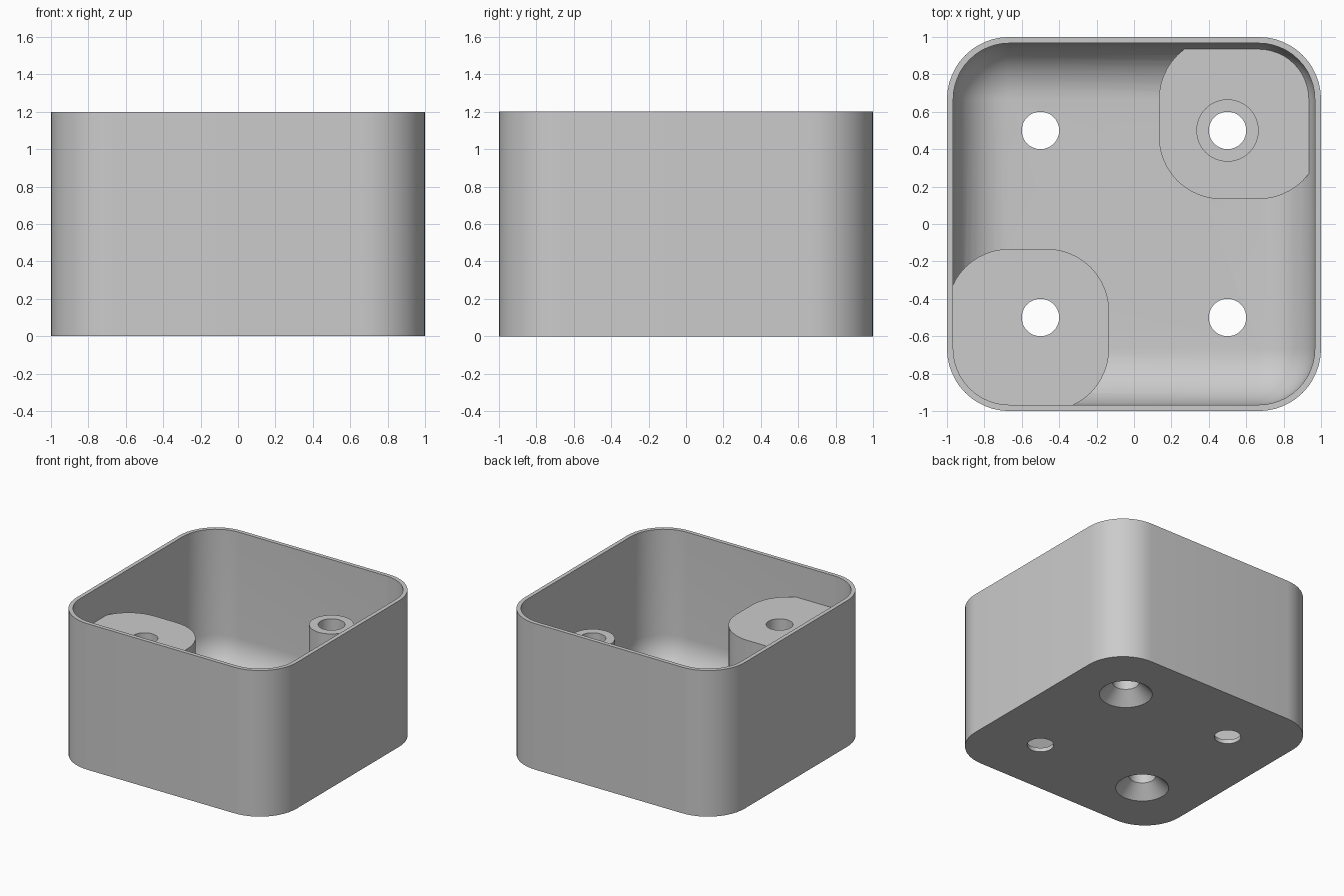
import bpy
import bmesh
from math import sin, cos, pi

cube = bpy.data.objects.get("Cube")
if cube:
    bpy.data.objects.remove(cube, do_unlink=True)

WALL = 1 / 30          # wall and floor thickness
HEIGHT = 1.2
RADIUS = 1 / 3         # outer corner radius
PAD_TOP = 0.933
LOW_PAD_TOP = 0.2
HOLE = 0.1             # screw hole radius
POS = 0.5              # screw hole offset from the centre
STEPS = 12


def rounded_square(cx, cy, half, radius):
    """Outline of a square with rounded corners, counter-clockwise."""
    core = half - radius
    points = []
    for quarter, (sx, sy) in enumerate([(1, 1), (-1, 1), (-1, -1), (1, -1)]):
        for i in range(STEPS + 1):
            a = (quarter + i / STEPS) * pi / 2
            points.append((cx + sx * core + radius * cos(a),
                           cy + sy * core + radius * sin(a)))
    return points


def circle(cx, cy, radius, count=48):
    return [(cx + radius * cos(2 * pi * i / count),
             cy + radius * sin(2 * pi * i / count)) for i in range(count)]


def loft(name, sections):
    """Closed solid through (height, outline) sections, bottom to top."""
    bm = bmesh.new()
    rings = [[bm.verts.new((x, y, z)) for x, y in outline]
             for z, outline in sections]
    for low, high in zip(rings, rings[1:]):
        for i in range(len(low)):
            j = (i + 1) % len(low)
            bm.faces.new((low[i], low[j], high[j], high[i]))
    bm.faces.new(rings[0][::-1])
    bm.faces.new(rings[-1])
    bmesh.ops.remove_doubles(bm, verts=bm.verts, dist=1e-5)
    bmesh.ops.recalc_face_normals(bm, faces=bm.faces)
    mesh = bpy.data.meshes.new(name)
    bm.to_mesh(mesh)
    bm.free()
    obj = bpy.data.objects.new(name, mesh)
    bpy.context.collection.objects.link(obj)
    return obj


def subtract(target, cutter):
    """Cut one solid from another and discard the cutter."""
    mod = target.modifiers.new("cut", 'BOOLEAN')
    mod.operation = 'DIFFERENCE'
    mod.solver = 'EXACT'
    mod.object = cutter
    bpy.context.view_layer.objects.active = target
    bpy.ops.object.modifier_apply(modifier=mod.name)
    bpy.data.objects.remove(cutter, do_unlink=True)


# Outer block
outline = rounded_square(0, 0, 1, RADIUS)
tray = loft("tray", [(0, outline), (HEIGHT, outline)])

# Cavity with a round fillet between floor and walls
fillet = RADIUS - WALL
core = 1 - RADIUS
sections = []
for i in range(STEPS + 1):
    a = i / STEPS * pi / 2
    r = fillet * sin(a)
    sections.append((RADIUS - fillet * cos(a),
                     rounded_square(0, 0, core + r, r)))
sections.append((HEIGHT + 0.1, sections[-1][1]))
cavity = loft("cavity", sections)

# Corner pads and screw boss are left standing inside the cavity
PAD_HALF = 13 / 30
PAD_CENTRE = 1 - PAD_HALF
for name, side, top in [("tall_pad", -1, PAD_TOP), ("low_pad", 1, LOW_PAD_TOP)]:
    pad = rounded_square(side * PAD_CENTRE, side * PAD_CENTRE, PAD_HALF, RADIUS)
    subtract(cavity, loft(name, [(-0.1, pad), (top, pad)]))
boss = circle(POS, POS, HOLE + 2 * WALL)
subtract(cavity, loft("screw_boss", [(-0.1, boss), (PAD_TOP, boss)]))
subtract(tray, cavity)

# Four screw holes, countersunk from below under the pads
for x in (-POS, POS):
    for y in (-POS, POS):
        bore = circle(x, y, HOLE)
        profile = [(-0.1, bore), (HEIGHT + 0.1, bore)]
        if x == y:
            sink = circle(x, y, 2 * HOLE)
            profile = [(-0.1, sink), (0, sink), (HOLE, bore), profile[1]]
        subtract(tray, loft("screw_hole", profile))

# Single grey plastic
grey = bpy.data.materials.new("light grey plastic")
grey.use_nodes = True
colour = (0.6, 0.6, 0.6, 1)
grey.diffuse_color = colour
bsdf = next(n for n in grey.node_tree.nodes if n.type == 'BSDF_PRINCIPLED')
bsdf.inputs["Base Color"].default_value = colour
tray.data.materials.clear()
tray.data.materials.append(grey)

# Smooth rounded surfaces, crisp edges
bpy.ops.object.select_all(action='DESELECT')
tray.select_set(True)
bpy.context.view_layer.objects.active = tray
bpy.ops.object.shade_smooth_by_angle(angle=pi / 6)
